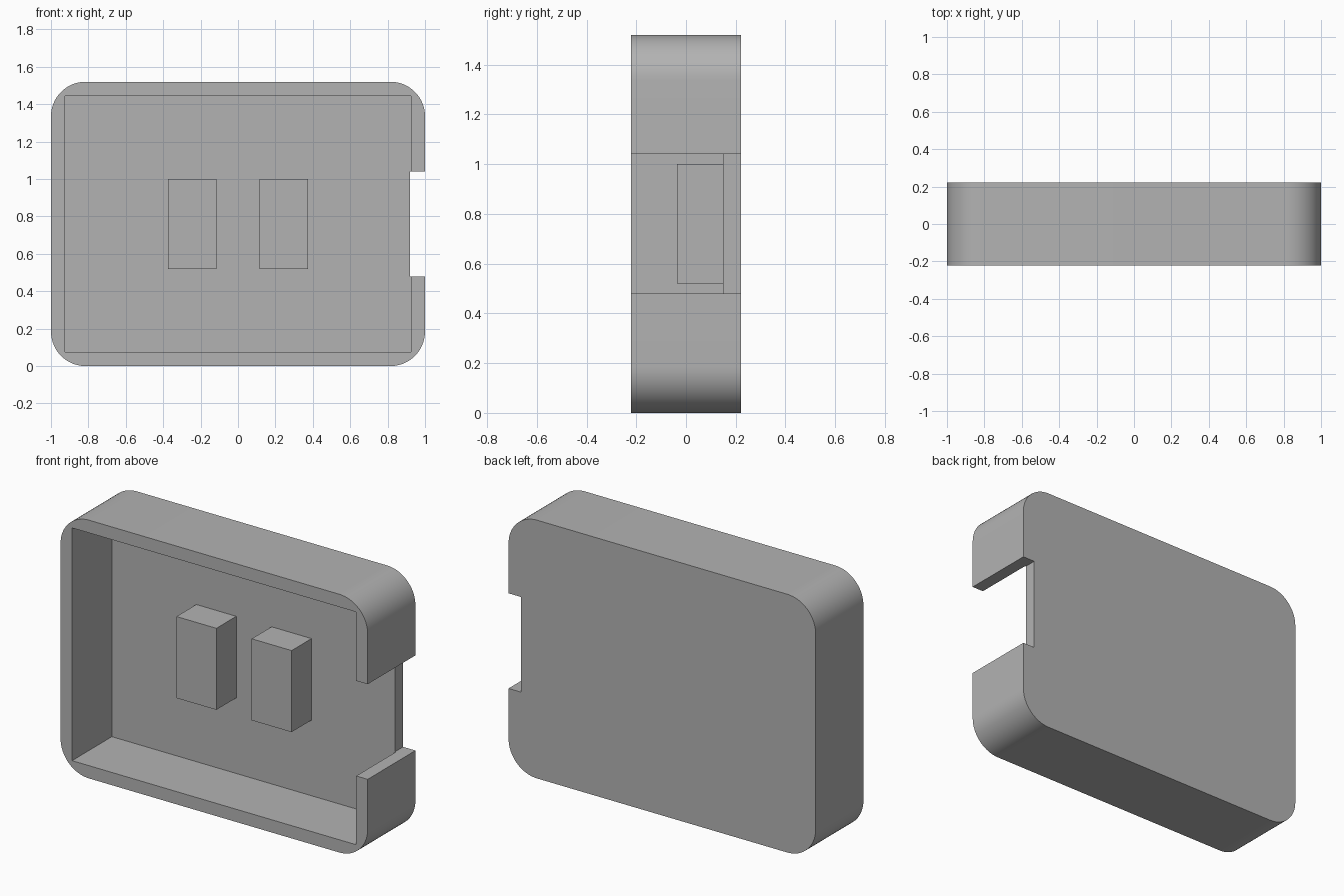
import bpy
import bmesh
from math import cos, sin, pi, radians

cube = bpy.data.objects.get("Cube")
if cube:
    bpy.data.objects.remove(cube, do_unlink=True)

# Overall sizes
HEIGHT, HALF_DEPTH, RADIUS = 1.52, 0.222, 0.185
FLOOR_Y = 0.148

grey = bpy.data.materials.new("plain_grey")
grey.use_nodes = True
colour = (0.45, 0.45, 0.45, 1)
grey.diffuse_color = colour
grey.node_tree.nodes["Principled BSDF"].inputs["Base Color"].default_value = colour


def prism(name, outline, y0, y1):
    """Extrude an (x, z) outline from y0 to y1."""
    bm = bmesh.new()
    face = bm.faces.new([bm.verts.new((x, y0, z)) for x, z in outline])
    new = bmesh.ops.extrude_face_region(bm, geom=[face])["geom"]
    verts = [v for v in new if isinstance(v, bmesh.types.BMVert)]
    bmesh.ops.translate(bm, verts=verts, vec=(0, y1 - y0, 0))
    bmesh.ops.recalc_face_normals(bm, faces=bm.faces)
    mesh = bpy.data.meshes.new(name)
    bm.to_mesh(mesh)
    bm.free()
    mesh.materials.append(grey)
    obj = bpy.data.objects.new(name, mesh)
    bpy.context.collection.objects.link(obj)
    return obj


def box(name, x0, x1, y0, y1, z0, z1):
    return prism(name, [(x0, z0), (x1, z0), (x1, z1), (x0, z1)], y0, y1)


def rounded_outline(half_width, height, radius, steps=16):
    centres = [(half_width - radius, height - radius), (radius - half_width, height - radius),
               (radius - half_width, radius), (half_width - radius, radius)]
    return [(cx + radius * cos(a), cz + radius * sin(a))
            for i, (cx, cz) in enumerate(centres)
            for a in [(i + s / steps) * pi / 2 for s in range(steps + 1)]]


# Rounded tray, hollowed from the front and notched through its left wall
tray = prism("tray", rounded_outline(1, HEIGHT, RADIUS), -HALF_DEPTH, HALF_DEPTH)
cutters = [box("cavity_cutter", -0.925, 0.925, -0.5, FLOOR_Y, 0.075, 1.445),
           box("notch_cutter", 0.92, 1.2, -0.6, 0.6, 0.48, 1.04)]
bpy.context.view_layer.objects.active = tray
for cutter in cutters:
    mod = tray.modifiers.new(cutter.name, 'BOOLEAN')
    mod.operation = 'DIFFERENCE'
    mod.solver = 'EXACT'
    mod.object = cutter
    bpy.ops.object.modifier_apply(modifier=mod.name)
    bpy.data.objects.remove(cutter, do_unlink=True)

bpy.ops.object.select_all(action='DESELECT')
tray.select_set(True)
bpy.ops.object.shade_smooth_by_angle(angle=radians(30))

# Two blocks standing on the tray floor
for name, x in (("right_block", -0.245), ("left_block", 0.245)):
    box(name, x - 0.13, x + 0.13, -0.037, FLOOR_Y + 0.01, 0.52, 1.0)
